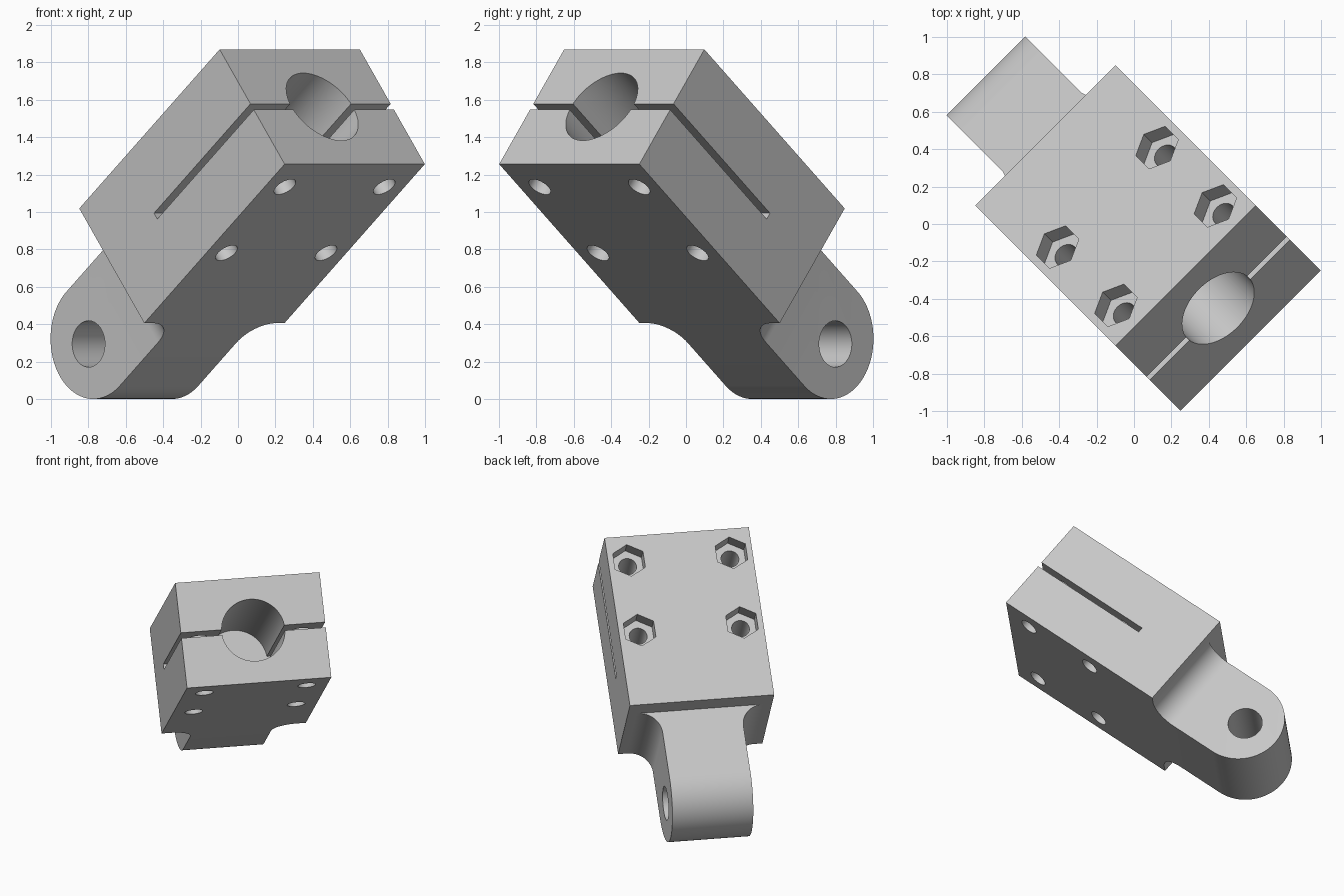
import bpy, bmesh
from math import sin, cos, pi, radians, sqrt
from mathutils import Matrix, Vector

cube = bpy.data.objects.get("Cube")
if cube:
    bpy.data.objects.remove(cube, do_unlink=True)

# Local frame: u = length, v = width, n = thickness; u = 0 is the rear of the block
LEN, HALF_W, HALF_T = 1.36, 0.53, 0.393
EYE_W, FILLET = 0.297, 0.165
EYE_TOP = 0.252
EYE_R = (EYE_TOP + HALF_T) / 2
EYE_N = (EYE_TOP - HALF_T) / 2
EYE_U = -0.535
DEPTH = 0.935

grey = bpy.data.materials.new("light_grey")
grey.use_nodes = True
colour = (0.57, 0.57, 0.57, 1)
grey.diffuse_color = colour
grey.node_tree.nodes["Principled BSDF"].inputs["Base Color"].default_value = colour


def arc(ca, cb, r, start, end, steps):
    """Points on an arc, angles in degrees."""
    return [(ca + r * cos(radians(start + (end - start) * i / steps)),
             cb + r * sin(radians(start + (end - start) * i / steps)))
            for i in range(steps + 1)]


def circle(ca, cb, r, sides):
    return arc(ca, cb, r, 0, 360, sides)[:-1]


def prism(name, outline, axis, lo, hi):
    """Extrude a flat outline along local axis 0, 1 or 2."""
    bm = bmesh.new()
    verts = []
    for a, b in outline:
        co = [a, b]
        co.insert(axis, lo)
        verts.append(bm.verts.new(co))
    face = bm.faces.new(verts)
    out = bmesh.ops.extrude_face_region(bm, geom=[face])
    shift = Vector((0, 0, 0))
    shift[axis] = hi - lo
    bmesh.ops.translate(bm, vec=shift,
                        verts=[g for g in out["geom"] if isinstance(g, bmesh.types.BMVert)])
    bmesh.ops.recalc_face_normals(bm, faces=bm.faces)
    mesh = bpy.data.meshes.new(name)
    bm.to_mesh(mesh)
    bm.free()
    mesh.materials.append(grey)
    obj = bpy.data.objects.new(name, mesh)
    bpy.context.collection.objects.link(obj)
    return obj


def combine(target, tool, operation):
    """Apply a boolean and remove the tool."""
    tool.hide_render = True
    mod = target.modifiers.new("cut", "BOOLEAN")
    mod.operation, mod.solver, mod.object = operation, "EXACT", tool
    graph = bpy.context.evaluated_depsgraph_get()
    mesh = bpy.data.meshes.new_from_object(target.evaluated_get(graph))
    target.modifiers.clear()
    target.data = mesh
    bpy.data.objects.remove(tool, do_unlink=True)


# Side outline: block with a rounded eye at the rear
side = [(LEN, -HALF_T), (LEN, HALF_T), (0, HALF_T), (0, EYE_TOP)]
side += arc(EYE_U, EYE_N, EYE_R, 90, 270, 48)
clamp = prism("clamp_block", side, 1, -HALF_W, HALF_W)

# Plan outline: narrow eye blended into the block by fillets
edge = EYE_W + FILLET
half = [(LEN, HALF_W), (0, HALF_W)] + arc(-FILLET, edge, FILLET, 0, -90, 16) + [(-1, EYE_W)]
plan = half + [(u, -v) for u, v in reversed(half)]
combine(clamp, prism("plan", plan, 2, -0.6, 0.6), "INTERSECT")

# Pin hole through the eye
combine(clamp, prism("pin_hole", circle(-0.58, EYE_N, 0.124, 48), 1, -1, 1), "DIFFERENCE")

# Blind bore and clamping slot from the front face
combine(clamp, prism("bore", circle(0, 0, 0.231, 64), 0, LEN - DEPTH, LEN + 0.2), "DIFFERENCE")
slot = [(-1, -0.02), (1, -0.02), (1, 0.02), (-1, 0.02)]
combine(clamp, prism("slot", slot, 0, LEN - DEPTH, LEN + 0.2), "DIFFERENCE")

# Four bolt holes with hexagonal nut pockets on the top face
for u in (0.6, 1.165):
    for v in (-0.376, 0.376):
        combine(clamp, prism("bolt", circle(u, v, 0.065, 32), 2, -0.6, 0.6), "DIFFERENCE")
        combine(clamp, prism("nut", circle(u, v, 0.128, 6), 2, HALF_T - 0.1, 0.6), "DIFFERENCE")

# Tilt the part up and turn it diagonally, then rest it on the ground
tilt = radians(38.7)
d = Vector((1, -1, 0)) / sqrt(2)
up = Vector((0, 0, 1))
u_axis = d * cos(tilt) + up * sin(tilt)
n_axis = up * cos(tilt) - d * sin(tilt)
v_axis = Vector((1, 1, 0)) / sqrt(2)
frame = Matrix((u_axis, v_axis, n_axis)).transposed().to_4x4()
clamp.data.transform(Matrix.Translation(d * -0.4245 + up * 0.715) @ frame)
low = min(v.co.z for v in clamp.data.vertices)
clamp.data.transform(Matrix.Translation((0, 0, -low)))

bpy.ops.object.select_all(action="DESELECT")
clamp.select_set(True)
bpy.context.view_layer.objects.active = clamp
bpy.ops.object.shade_smooth_by_angle(angle=radians(30))
